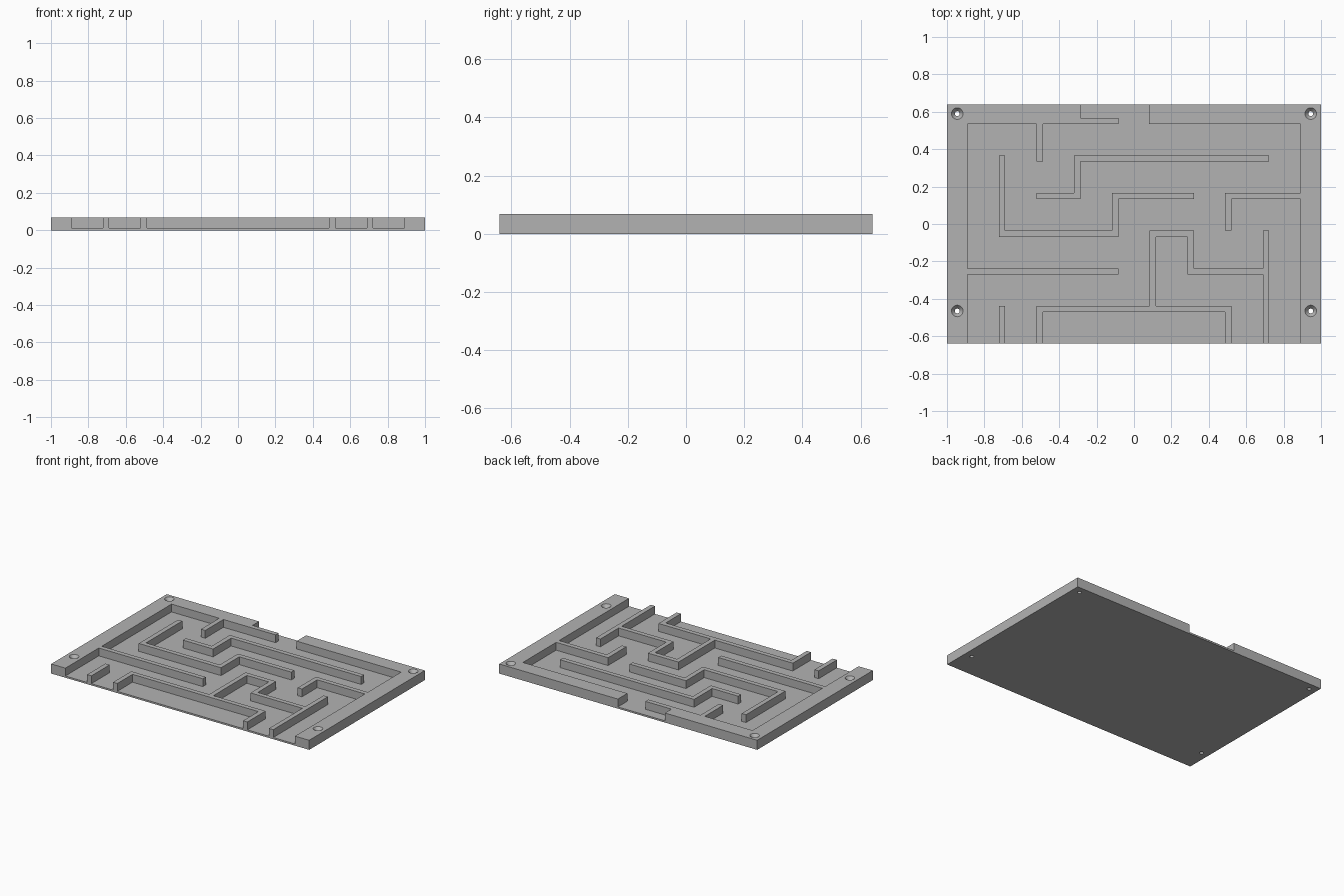
import bpy, bmesh
from mathutils import Vector

FLOOR, TOP = 0.012, 0.067
HALF_Y, BAND = 0.64, 0.89      # half depth, inner side of the frame
INNER_Y = 0.535                # inner side of the back frame
W = 0.0165                     # half thickness of a maze wall

if "Cube" in bpy.data.objects:
    bpy.data.objects.remove(bpy.data.objects["Cube"])

grey = bpy.data.materials.new("plain_grey")
grey.use_nodes = True
colour = (0.45, 0.45, 0.45, 1)
grey.diffuse_color = colour
grey.node_tree.nodes["Principled BSDF"].inputs["Base Color"].default_value = colour


def finish(name, bm):
    bmesh.ops.recalc_face_normals(bm, faces=bm.faces)
    mesh = bpy.data.meshes.new(name)
    bm.to_mesh(mesh)
    bm.free()
    mesh.materials.append(grey)
    ob = bpy.data.objects.new(name, mesh)
    bpy.context.collection.objects.link(ob)
    return ob


def slab(name, outline, z0, z1):
    """Extrude a flat outline from z0 to z1."""
    bm = bmesh.new()
    face = bm.faces.new([bm.verts.new((x, y, z0)) for x, y in outline])
    out = bmesh.ops.extrude_face_region(bm, geom=[face])
    verts = [v for v in out["geom"] if isinstance(v, bmesh.types.BMVert)]
    bmesh.ops.translate(bm, verts=verts, vec=(0, 0, z1 - z0))
    return finish(name, bm)


def wall(name, path):
    """Ribbon of constant thickness along a right-angled path."""
    pts = [Vector(p) for p in path]
    dirs = [(b - a).normalized() for a, b in zip(pts, pts[1:])]
    left, right = [], []
    for i, p in enumerate(pts):
        around = dirs[max(i - 1, 0):i + 1]
        normals = [Vector((-d.y, d.x)) for d in around]
        off = sum(normals, Vector((0, 0))) * W
        left.append(p + off)
        right.append(p - off)
    return slab(name, left + right[::-1], FLOOR, TOP)


# Floor plate
floor = slab("floor_plate", [(-1, -HALF_Y), (1, -HALF_Y), (1, HALF_Y), (-1, HALF_Y)], 0, FLOOR)


# L-shaped frame halves, open at the front and at the back gap
def frame(name, side, gap):
    return slab(name, [(side, -HALF_Y), (side * BAND, -HALF_Y), (side * BAND, INNER_Y),
                       (gap, INNER_Y), (gap, HALF_Y), (side, HALF_Y)], FLOOR, TOP)


frames = [frame("frame_right", -1, -0.285), frame("frame_left", 1, 0.08)]

# Maze walls on a regular grid of centre lines
x1, x2, x3, x4 = 0.1, 0.303, 0.504, 0.705
r1, r2, r3, r4, r5 = 0.35, 0.15, -0.052, -0.254, -0.455
back = INNER_Y + W
walls = {
    "back_gap_wall": [(-0.285, back), (-x1 + W, back)],
    "back_stub_wall": [(-x3, INNER_Y), (-x3, r1 - W)],
    "long_step_wall": [(-x3 - W, r2), (-x2, r2), (-x2, r1), (x4 + W, r1)],
    "hook_wall": [(-x4, r1 + W), (-x4, r3), (-x1, r3), (-x1, r2), (x2 + W, r2)],
    "left_side_wall": [(BAND, r2), (x3, r2), (x3, r3 + W)],
    "right_side_wall": [(-BAND, r4), (-x1 + W, r4)],
    "front_stub_wall": [(-x4, -HALF_Y), (-x4, r5 + W)],
    "front_arch_wall": [(-x3, -HALF_Y), (-x3, r5), (x3, r5), (x3, -HALF_Y)],
    "front_post_wall": [(x4, -HALF_Y), (x4, r3 + W)],
    "inner_step_wall": [(x1, r5 + W), (x1, r3), (x2, r3), (x2, r4), (x4 - W, r4)],
}
for name, path in walls.items():
    wall(name, path)

# Countersunk screw holes: a lathe profile of radius and height per corner
bm = bmesh.new()
profile = [(0.013, -0.02), (0.013, 0.045), (0.031, TOP), (0.031, 0.09)]
for sx in (-1, 1):
    for y in (0.59, -0.465):
        for (ra, za), (rb, zb) in zip(profile, profile[1:]):
            made = bmesh.ops.create_cone(bm, cap_ends=False, segments=32,
                                         radius1=ra, radius2=rb, depth=zb - za)
            bmesh.ops.translate(bm, verts=made["verts"], vec=(sx * 0.945, y, (za + zb) / 2))
bmesh.ops.remove_doubles(bm, verts=bm.verts, dist=1e-4)
bmesh.ops.holes_fill(bm, edges=[e for e in bm.edges if e.is_boundary], sides=0)
cutter = finish("screw_hole_cutter", bm)
cutter.hide_render = True
cutter.hide_viewport = True
cutter.display_type = 'WIRE'
for ob in [floor] + frames:
    cut = ob.modifiers.new("screw_holes", 'BOOLEAN')
    cut.operation = 'DIFFERENCE'
    cut.solver = 'EXACT'
    cut.object = cutter
